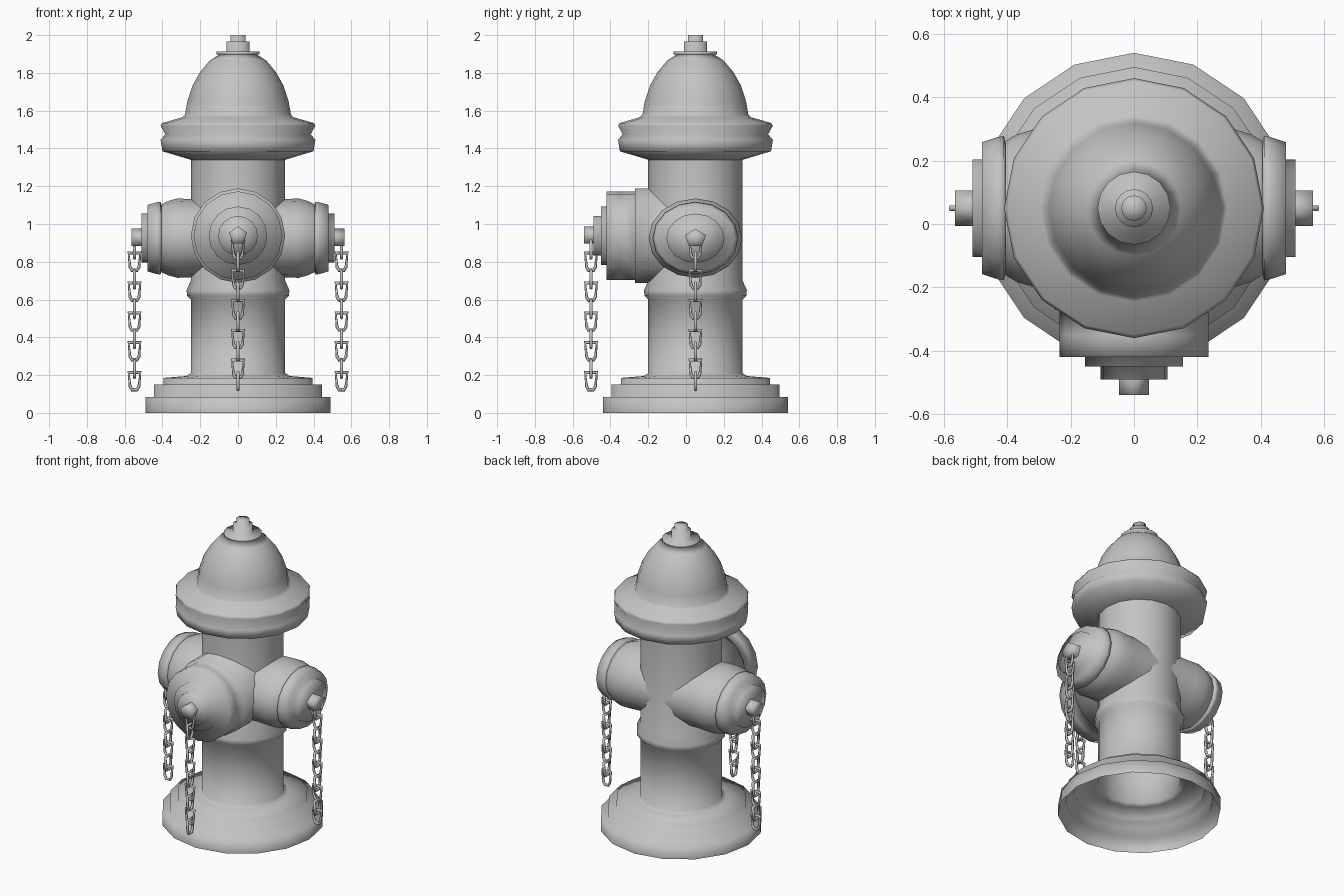
import bpy, bmesh
from math import sin, cos, pi, radians
from mathutils import Matrix, Vector

if "Cube" in bpy.data.objects:
    bpy.data.objects.remove(bpy.data.objects["Cube"])

grey = bpy.data.materials.new("cast_grey")
grey.use_nodes = True
grey.diffuse_color = (0.55, 0.55, 0.55, 1)
grey.node_tree.nodes["Principled BSDF"].inputs["Base Color"].default_value = (0.55, 0.55, 0.55, 1)

AXIS = Matrix.Translation((0, 0.05, 0))      # upright centre line of the hydrant


def finish(name, bm):
    bmesh.ops.recalc_face_normals(bm, faces=bm.faces)
    for face in bm.faces:
        face.smooth = True
    mesh = bpy.data.meshes.new(name)
    bm.to_mesh(mesh)
    bm.free()
    mesh.materials.append(grey)
    ob = bpy.data.objects.new(name, mesh)
    bpy.context.collection.objects.link(ob)
    return ob


def lathe(name, profile, matrix, sides=16, stretch=1.0):
    """Spin (radius, distance) points round local z; a zero radius closes the end."""
    bm = bmesh.new()
    rings = []
    for r, d in profile:
        if r == 0:
            rings.append([bm.verts.new(matrix @ Vector((0, 0, d)))] * sides)
            continue
        angles = [2 * pi * i / sides for i in range(sides)]
        rings.append([bm.verts.new(matrix @ Vector((r * cos(a), stretch * r * sin(a), d)))
                      for a in angles])
    for low, high in zip(rings, rings[1:]):
        for i in range(sides):
            j = (i + 1) % sides
            corners = list(dict.fromkeys((low[i], low[j], high[j], high[i])))
            bm.faces.new(corners)
    return finish(name, bm)


def chain(name, x, matrix):
    """Ten interlocked tapered links hanging below a nut, alternately turned."""
    outline = [(-.031, .046), (.031, .046), (.024, -.025), (.014, -.045),
               (-.014, -.045), (-.024, -.025)]
    wire, sides = 0.0095, 6
    bm = bmesh.new()
    for k in range(10):
        across = k % 2 == 0
        z = (0.865 if across else 0.80) - 0.158 * (k // 2)
        turn = Matrix.Rotation(radians(90 if across else 0), 4, 'Z')
        place = matrix @ Matrix.Translation((x, 0, z)) @ turn
        rings = []
        for u, v in outline:
            out = Vector((u, 0, v)).normalized()
            rings.append([bm.verts.new(place @ (Vector((u, 0, v)) + wire * (
                out * cos(2 * pi * s / sides) + Vector((0, sin(2 * pi * s / sides), 0)))))
                for s in range(sides)])
        for a, b in zip(rings, rings[1:] + rings[:1]):
            for s in range(sides):
                t = (s + 1) % sides
                bm.faces.new((a[s], a[t], b[t], b[s]))
    return finish(name, bm)


# Stepped base and barrel, open underneath
lathe("base_and_barrel", [
    (.49, 0), (.49, .085), (.445, .085), (.445, .15), (.395, .15), (.395, .185),
    (.275, .195), (.25, .21), (.25, .6), (.27, .62), (.272, .65), (.25, .70),
    (.25, 1.34)], AXIS)

# Flanged bonnet with dome and operating nut
lathe("bonnet", [
    (.25, 1.34), (.40, 1.385), (.41, 1.445), (.385, 1.475), (.41, 1.52), (.40, 1.535),
    (.295, 1.565), (.28, 1.58), (.268, 1.65), (.24, 1.735), (.20, 1.805), (.15, 1.865),
    (.10, 1.897), (.115, 1.897), (.115, 1.912), (.06, 1.912), (.06, 1.965),
    (.04, 1.965), (.04, 2), (0, 2)], AXIS)

# Outlets: local z points outward, turned about the barrel axis
side_body = [(.205, .05), (.207, .25), (.21, .32), (.197, .37), (.18, .405)]
side_cap = [(.17, .405), (.193, .41), (.19, .43), (.176, .48), (.13, .48), (.13, .51), (0, .51)]
front_body = [(.25, .05), (.25, .32), (.235, .32), (.235, .40)]
front_cap = [(.235, .40), (.235, .47), (.155, .47), (.155, .50), (.105, .50), (.105, .54), (0, .54)]

for label, turn, height, body, cap, nut, stretch, hang in (
        ("right", 0, .925, side_body, side_cap, (.51, .565), 1.18, -.548),
        ("front", 90, .938, front_body, front_cap, (.54, .59), 1, -.553),
        ("left", 180, .925, side_body, side_cap, (.51, .565), 1.18, -.548)):
    spin = AXIS @ Matrix.Rotation(radians(turn), 4, 'Z')
    outward = spin @ Matrix.Translation((0, 0, height)) @ Matrix.Rotation(radians(-90), 4, 'Y')
    lathe(label + "_outlet", body, outward, 16, stretch)
    lathe(label + "_outlet_cap", cap, outward, 16, stretch)
    lathe(label + "_cap_nut", [(.05, nut[0]), (.05, nut[1]), (0, nut[1])], outward, 5, stretch)
    chain(label + "_chain", hang, spin)
